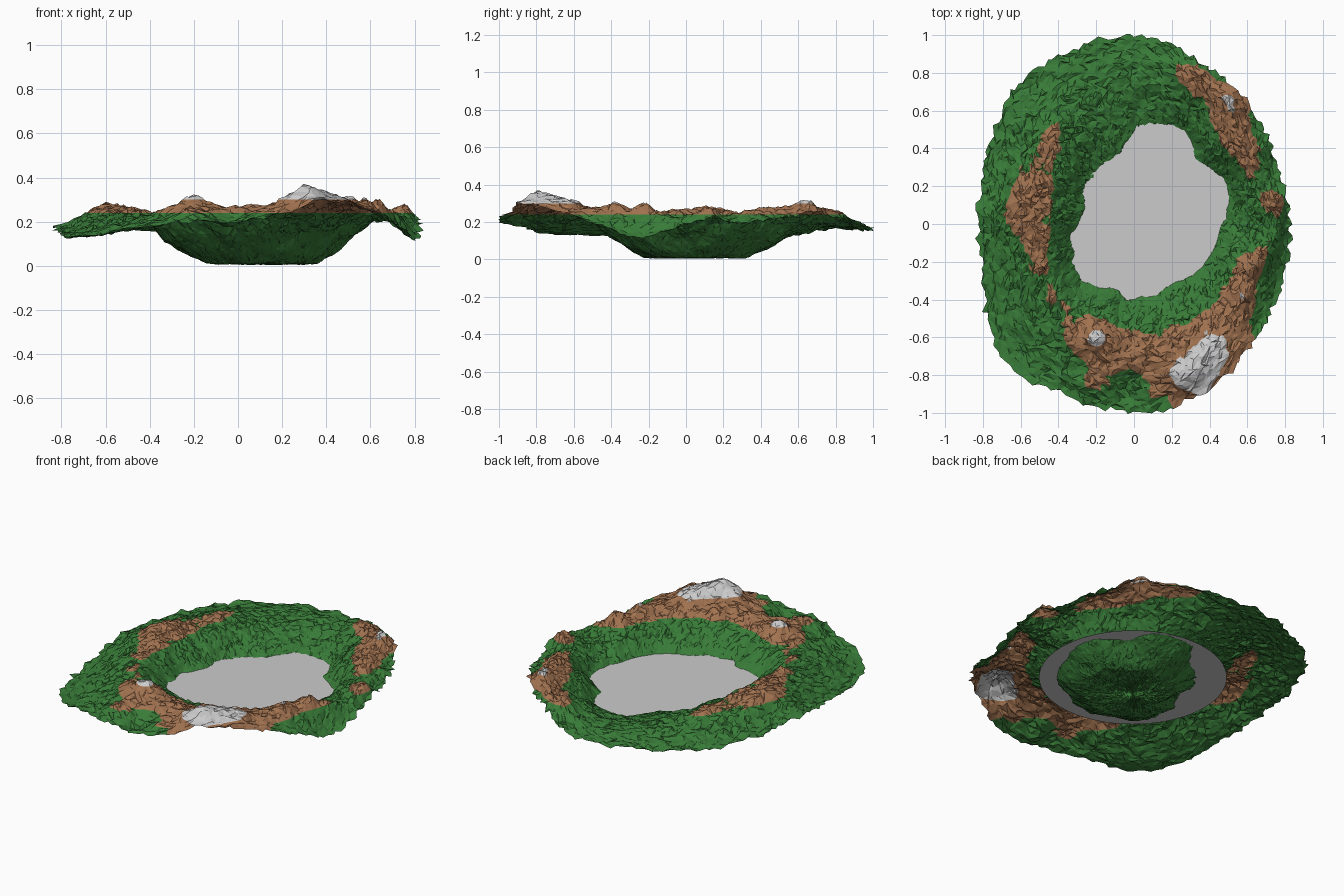
import bpy, bmesh, math, random
from mathutils import Vector, noise

if "Cube" in bpy.data.objects:
    bpy.data.objects.remove(bpy.data.objects["Cube"])

random.seed(4)
CX, CY, WATER = 0.05, 0.05, 0.115
SEGS, RINGS = 210, 56

# Every 22.5 degrees round the lake:
# shore radius, ridge radius, ridge height, edge radius, edge height
SECTORS = [
    (.44, .70, .25, .77, .20), (.47, .62, .255, .755, .20),
    (.41, .70, .28, .80, .24), (.50, .79, .255, .85, .22),
    (.475, .80, .18, .94, .165), (.35, .70, .195, .95, .165),
    (.35, .64, .23, .95, .16), (.34, .58, .255, .89, .165),
    (.33, .62, .27, .87, .18), (.42, .58, .25, .92, .14),
    (.48, .64, .235, 1.06, .13), (.44, .70, .27, 1.04, .185),
    (.45, .72, .265, 1.04, .205), (.40, .80, .28, .98, .28),
    (.41, .70, .27, .87, .225), (.42, .64, .265, .81, .12),
]

# Extra summits and dips: x, y, added height, spread
PEAKS = [
    (.30, -.81, .085, .10), (.40, -.68, .045, .11), (.22, -.60, .025, .06),
    (-.20, -.61, .055, .06), (.52, .67, .045, .06), (.62, -.23, .045, .05),
    (.57, -.38, .04, .05), (-.20, -.85, .04, .09), (-.02, -.87, -.035, .07),
    (.70, .22, -.03, .05), (-.62, .10, .015, .08), (.67, -.05, -.04, .09),
    (.77, .12, .035, .06), (.25, .80, .03, .07), (-.45, .48, .02, .06),
    (.07, -.88, .03, .06),
]


def sector(angle):
    """Smooth cyclic interpolation of the sector table."""
    p = angle / math.tau * 16
    i, t = int(p), p - int(p)
    a, b, c, d = (SECTORS[(i + k) % 16] for k in (-1, 0, 1, 2))
    return [q + .5 * t * (r - o + t * (2 * o - 5 * q + 4 * r - s
            + t * (3 * (q - r) + s - o))) for o, q, r, s in zip(a, b, c, d)]


def ease(t):
    t = max(0, min(1, t))
    return t * t * (3 - 2 * t)


def height(x, y, a, r, data):
    shore, ridge, top, edge, rim = data
    # wobbly shoreline; the flat lake bed reaches furthest to the right
    shore += noise.noise(Vector((x * 10, y * 10, 3))) * .03
    bed = .56 + .13 * math.cos(a) - .05 * math.sin(a)
    if r < shore:
        z = .010 + (WATER - .010) * max(0, (r / shore - bed) / (1 - bed)) ** 1.2
    elif r < ridge:
        z = WATER + (top - WATER) * math.sin((r - shore) / (ridge - shore) * math.pi / 2)
    else:
        z = top + (rim - top) * ease((r - ridge) / (edge - ridge))
    for px, py, h, w in PEAKS:
        z += h * math.exp(-((x - px) ** 2 + (y - py) ** 2) / (w * w))
    # rocky roughness, strongest on high ground
    rough = .4 + .6 * ease((z - .08) / .15)
    n = noise.noise(Vector((x * 9, y * 9, 1))) * .016
    n += noise.noise(Vector((x * 24, y * 24, 5))) * .014
    n += random.uniform(-.007, .007)
    return max(.004, z + n * rough)


def material(name, rgb):
    m = bpy.data.materials.new(name)
    m.diffuse_color = (*rgb, 1)
    m.use_nodes = True
    m.node_tree.nodes["Principled BSDF"].inputs["Base Color"].default_value = m.diffuse_color
    return m


# Terrain: polar sheet with jittered vertices and a ragged outer edge
bm = bmesh.new()
centre = bm.verts.new((CX, CY, .004))
rings = []
for j in range(1, RINGS + 1):
    ring = []
    for i in range(SEGS):
        a = ((i + random.uniform(-.4, .4)) % SEGS) / SEGS * math.tau
        data = sector(a)
        r = data[3] * (j + random.uniform(-.45, .45)) / RINGS
        if j == RINGS:
            r += random.uniform(-.012, .018)
        x, y = CX + r * math.cos(a), CY + r * math.sin(a)
        ring.append(bm.verts.new((x, y, height(x, y, a, r, data))))
    rings.append(ring)
for i in range(SEGS):
    k = (i + 1) % SEGS
    bm.faces.new((centre, rings[0][i], rings[0][k]))
    for lo, hi in zip(rings, rings[1:]):
        if random.random() < .5:
            bm.faces.new((lo[i], hi[i], hi[k]))
            bm.faces.new((lo[i], hi[k], lo[k]))
        else:
            bm.faces.new((lo[i], hi[i], lo[k]))
            bm.faces.new((hi[i], hi[k], lo[k]))

# Grass, earth and rock bands split at fixed heights
BANDS = (.24, .30)
for z in BANDS:
    bmesh.ops.bisect_plane(bm, geom=bm.verts[:] + bm.edges[:] + bm.faces[:],
                           plane_co=(0, 0, z), plane_no=(0, 0, 1))
for f in bm.faces:
    f.material_index = sum(f.calc_center_median().z > z for z in BANDS)
mesh = bpy.data.meshes.new("terrain")
bm.to_mesh(mesh)
bm.free()
for name, rgb in (("grass", (.04, .20, .04)), ("earth", (.36, .17, .08)),
                  ("rock", (.55, .55, .55))):
    mesh.materials.append(material(name, rgb))
bpy.context.collection.objects.link(bpy.data.objects.new("terrain", mesh))

# Lake: flat disc passing through the terrain
bpy.ops.mesh.primitive_circle_add(vertices=64, radius=.515, fill_type='NGON',
                                  location=(CX, CY, WATER))
bpy.context.object.name = "lake_surface"
